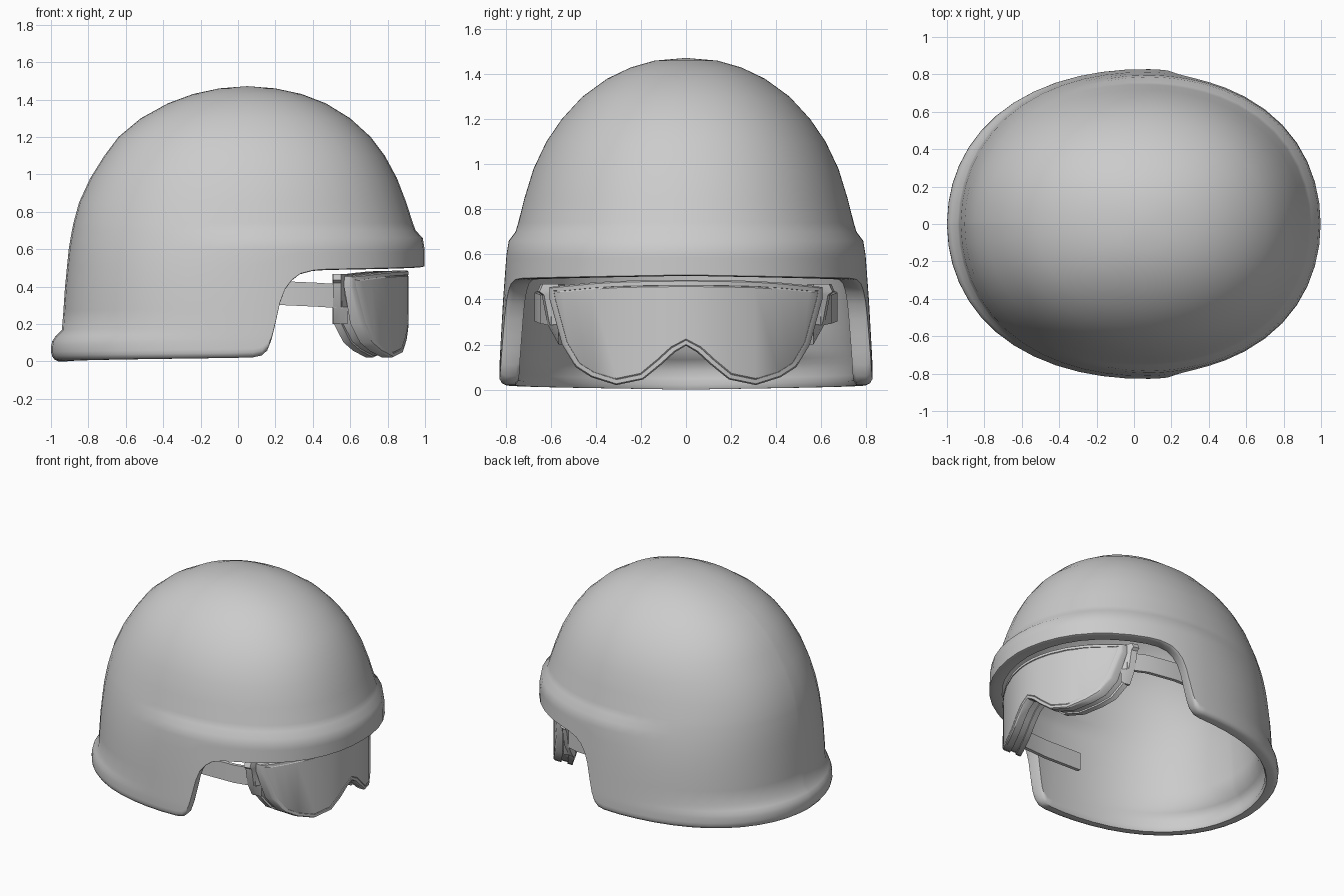
import bpy, bmesh, math
from mathutils import Vector

if "Cube" in bpy.data.objects:
    bpy.data.objects.remove(bpy.data.objects["Cube"])

CX = 0.05  # widest station of the shell


def make(name, bm, angle=40):
    bmesh.ops.recalc_face_normals(bm, faces=bm.faces)
    me = bpy.data.meshes.new(name)
    bm.to_mesh(me)
    bm.free()
    ob = bpy.data.objects.new(name, me)
    bpy.context.collection.objects.link(ob)
    bpy.ops.object.select_all(action='DESELECT')
    ob.select_set(True)
    bpy.context.view_layer.objects.active = ob
    bpy.ops.object.shade_smooth_by_angle(angle=math.radians(angle))
    return ob


def bridge(bm, loops):
    for a, b in zip(loops, loops[1:]):
        for i in range(len(a)):
            j = (i + 1) % len(a)
            bm.faces.new((a[i], a[j], b[j], b[i]))


# shell silhouette: height, front x, back x, side y
PROFILE = [
    (0.00, .99, -.985, .825), (0.05, .99, -1.0, .828), (0.10, .99, -.998, .828),
    (0.13, .99, -.98, .827), (0.17, .99, -.94, .825), (0.40, .998, -.925, .812),
    (0.60, .998, -.905, .797), (0.66, .988, -.895, .787), (0.70, .95, -.888, .757),
    (0.74, .935, -.88, .745), (0.85, .90, -.85, .717), (0.98, .85, -.79, .677),
    (1.10, .785, -.715, .62), (1.20, .71, -.64, .552), (1.30, .60, -.52, .46),
    (1.38, .47, -.375, .35), (1.43, .34, -.24, .245), (1.46, .20, -.10, .14)]
APEX = 1.472


def section(z):
    for p, q in zip(PROFILE, PROFILE[1:]):
        if z <= q[0]:
            t = max(0, (z - p[0]) / (q[0] - p[0]))
            return [p[k] + (q[k] - p[k]) * t for k in (1, 2, 3)]
    return PROFILE[-1][1:]


def shell_point(th, z, inset):
    xf, xb, w = section(z)
    c, s = math.cos(th), math.sin(th)
    if c < 0 and 0.4 < z < 0.85:  # brow flare fades out behind the ears
        t = (z - 0.4) / 0.45
        w += (0.812 - 0.04 * t - 0.055 * t * t - w) * min(1, -2.5 * c)
    k = 1 + 0.025 * math.sin(2 * th) ** 2
    p = Vector((CX + (xf - CX if c > 0 else CX - xb) * c * k, w * s * k, z))
    d = p - Vector((CX, 0, min(z, 0.6)))
    return p - d.normalized() * inset


# rim: brow, ear cut-out, then nape, as (angle, height)
half = [(math.radians(a), 0.505 - 0.015 * a / 60) for a in (0, 8, 16, 24, 32, 40, 48, 56, 63)]
half += [(math.acos((x - CX) / 0.94), z) for x, z in (
    (.40, .484), (.33, .465), (.285, .43), (.25, .38), (.225, .31), (.21, .24),
    (.195, .17), (.18, .11), (.16, .06), (.13, .032), (.08, .022))]
half += [(math.radians(a), 0.02 * (180 - a) / 90) for a in range(95, 181, 7)]
half.append((math.pi, 0.0))
rim = half + [(-a, z) for a, z in reversed(half[1:-1])]

# helmet shell: inner wall from crown to rim, then outer wall back up
upper = [p[0] for p in PROFILE if p[0] > 0.6]
frac = [.08, .14, .18, .22, .28, .45, .65, .85, 1]
T = 0.085
rows = [('z', z, T) for z in reversed(upper)] + [('f', f, T) for f in reversed(frac)]
rows += [('f', .035, T), ('f', 0, T - .015), ('f', 0, .025), ('f', .015, .008), ('f', .045, 0)]
rows += [('f', f, 0) for f in frac] + [('z', z, 0) for z in upper]
bm = bmesh.new()
loops = []
for kind, v, inset in rows:
    loops.append([bm.verts.new(shell_point(a, v if kind == 'z' else zr + (0.6 - zr) * v, inset))
                  for a, zr in rim])
bridge(bm, loops)
for loop, z in ((loops[0], APEX - T), (loops[-1], APEX)):
    tip = bm.verts.new((CX, 0, z))
    for i in range(len(loop)):
        bm.faces.new((loop[i], loop[(i + 1) % len(loop)], tip))
make("helmet_shell", bm, 50)

# goggle outline: y, top, bottom
COLS = [(0, .487, .195), (.05, .487, .165), (.11, .486, .11), (.19, .485, .045),
        (.31, .482, .02), (.42, .475, .055), (.49, .468, .10), (.55, .462, .20),
        (.605, .455, .40)]
cols = [(-y, t, b) for y, t, b in reversed(COLS[1:])] + COLS
outline = [Vector((y, t)) for y, t, b in cols] + [Vector((y, b)) for y, t, b in reversed(cols)]
N = len(cols)


def goggle_loop(bm, inset, dx):
    out = []
    for i, p in enumerate(outline):
        a, b = (p - outline[i - 1]).normalized(), (outline[(i + 1) % len(outline)] - p).normalized()
        t = (a + b).normalized()
        q = p + Vector((t.y, -t.x)) * inset
        x = 0.912 - 0.83 * q.x ** 2
        # the frame gets shallower towards the temples
        out.append(bm.verts.new((x + dx * min(1, (x - 0.505) / 0.15), q.x, q.y)))
    return out


def goggle_part(name, levels):
    bm = bmesh.new()
    loops = [goggle_loop(bm, i, dx) for i, dx in levels]
    bridge(bm, loops)
    for lp in (loops[0], loops[-1]):
        for i in range(N - 1):
            bm.faces.new((lp[i], lp[i + 1], lp[2 * N - 2 - i], lp[2 * N - 1 - i]))
    make(name, bm, 30)


# goggles: stepped hollow frame with an inset lens
goggle_part("goggle_frame", [(.032, -.035), (.032, -.15), (.002, -.15), (.002, -.11),
                             (.012, -.11), (.012, -.06), (0, -.06), (0, -.01),
                             (.006, 0), (.024, 0), (.026, -.012)])
goggle_part("goggle_lens", [(.024, -.03), (.024, -.006), (.03, -.001)])

# straps and strap clips, one per side
PATH = [(.56, .585, .348), (.42, .635, .357), (.20, .66, .367), (-.08, .655, .372)]
for side, label in ((-1, "right"), (1, "left")):
    bm = bmesh.new()
    loops = [[bm.verts.new((x, side * (y + dy), z + dz))
              for dy, dz in ((-.012, -.064), (.012, -.064), (.012, .064), (-.012, .064))]
             for x, y, z in PATH]
    bridge(bm, loops)
    bm.faces.new(loops[0])
    bm.faces.new(loops[-1])
    make("strap_" + label, bm, 25)

    # clip: tapered block behind the frame's temple
    bm = bmesh.new()
    loops = [[bm.verts.new((x, side * (y if y < .6 else y - cut), z)) for x, y in
              ((.505, .54), (.508, .66), (.55, .65), (.585, .565))]
             for z, cut in ((.20, .095), (.29, .045), (.42, .02), (.435, 0), (.468, .015))]
    bridge(bm, loops)
    bm.faces.new(loops[0])
    bm.faces.new(loops[-1])
    make("strap_clip_" + label, bm, 25)
